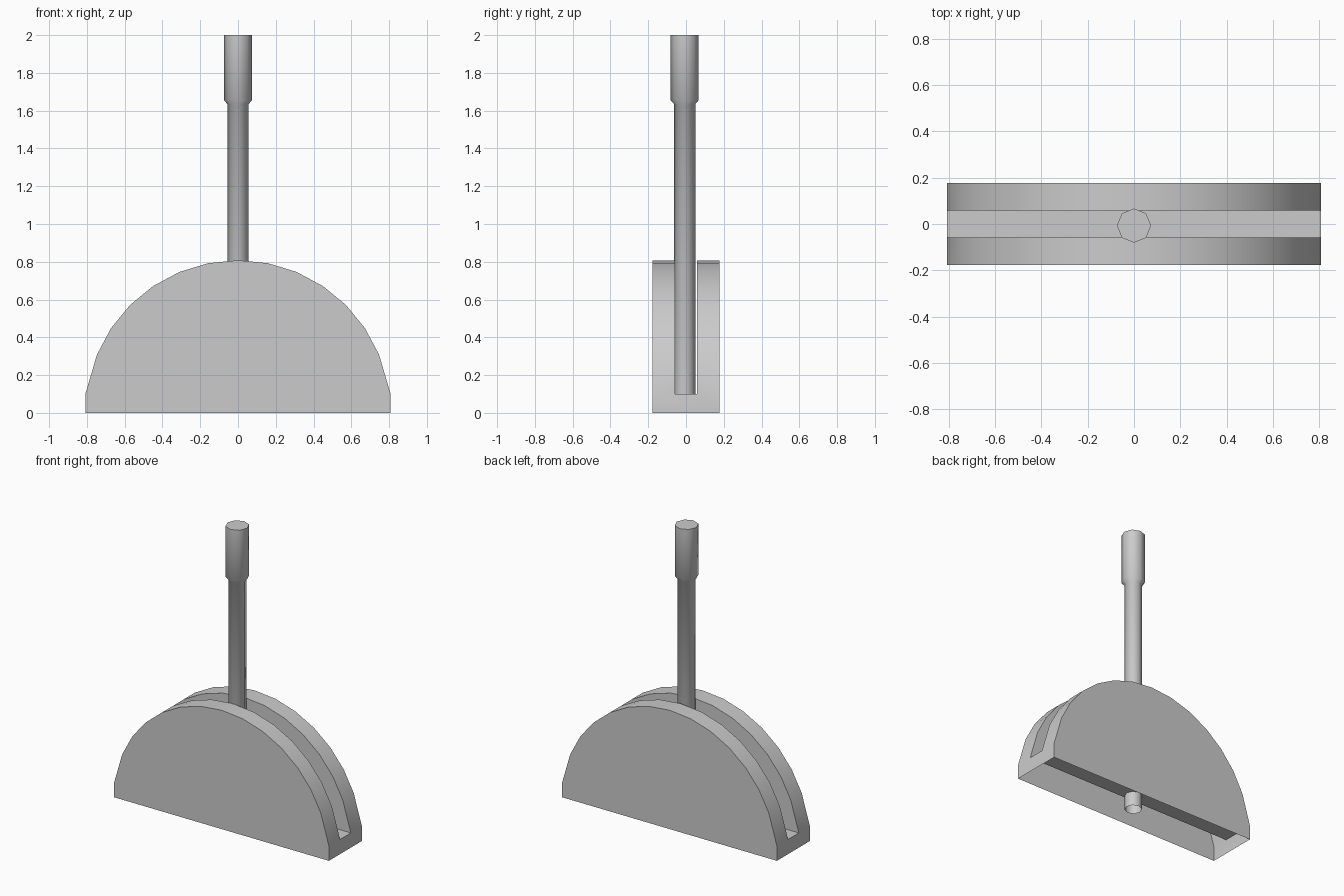
import bpy, bmesh
from math import sin, cos, radians

if "Cube" in bpy.data.objects:
    bpy.data.objects.remove(bpy.data.objects["Cube"])

R, W, S, FLOOR = 0.808, 0.177, 0.058, 0.10   # radius, half depth, half slot, slot floor


def finish(bm, name, angle=35):
    bmesh.ops.remove_doubles(bm, verts=bm.verts, dist=1e-5)
    bmesh.ops.recalc_face_normals(bm, faces=bm.faces)
    me = bpy.data.meshes.new(name)
    bm.to_mesh(me)
    bm.free()
    ob = bpy.data.objects.new(name, me)
    bpy.context.collection.objects.link(ob)
    bpy.ops.object.select_all(action='DESELECT')
    ob.select_set(True)
    bpy.context.view_layer.objects.active = ob
    bpy.ops.object.shade_smooth_by_angle(angle=radians(angle))
    return ob


# Slotted half-disc housing: thin shell, open underneath
arc = [(R, FLOOR)]
arc += [(R * cos(radians(a * 11.25)), R * sin(radians(a * 11.25))) for a in range(2, 15)]
arc += [(-R, FLOOR)]
bm = bmesh.new()


def face(*pts):
    bm.faces.new([bm.verts.new(p) for p in pts])


for s in (-1, 1):
    # outer side, slot wall and curved rim of each cheek
    face(*[(x, s * W, z) for x, z in [(R, 0)] + arc + [(-R, 0)]])
    face(*[(x, s * S, z) for x, z in arc])
    for (x0, z0), (x1, z1) in zip(arc, arc[1:]):
        face((x0, s * S, z0), (x1, s * S, z1), (x1, s * W, z1), (x0, s * W, z0))
# slot floor
face((-R, -S, FLOOR), (R, -S, FLOOR), (R, S, FLOOR), (-R, S, FLOOR))
# end walls
for x in (-R, R):
    face((x, -W, 0), (x, W, 0), (x, W, FLOOR), (x, S, FLOOR), (x, -S, FLOOR), (x, -W, FLOOR))
finish(bm, "slotted_housing")


# Eight-sided lever with thicker grip, open at the lower end
def lathe(name, profile, sides=8, y=0.0):
    bm = bmesh.new()
    rings = [[bm.verts.new((r * cos(radians(360 * i / sides)),
                            y + r * sin(radians(360 * i / sides)), z))
              for i in range(sides)] for r, z in profile]
    for a, b in zip(rings, rings[1:]):
        for i in range(sides):
            j = (i + 1) % sides
            bm.faces.new((a[i], a[j], b[j], b[i]))
    bm.faces.new(rings[-1])
    return finish(bm, name, 50)


lathe("lever_with_grip", [(0.056, 0), (0.056, 1.635), (0.074, 1.655), (0.074, 2.0)], y=-0.007)
